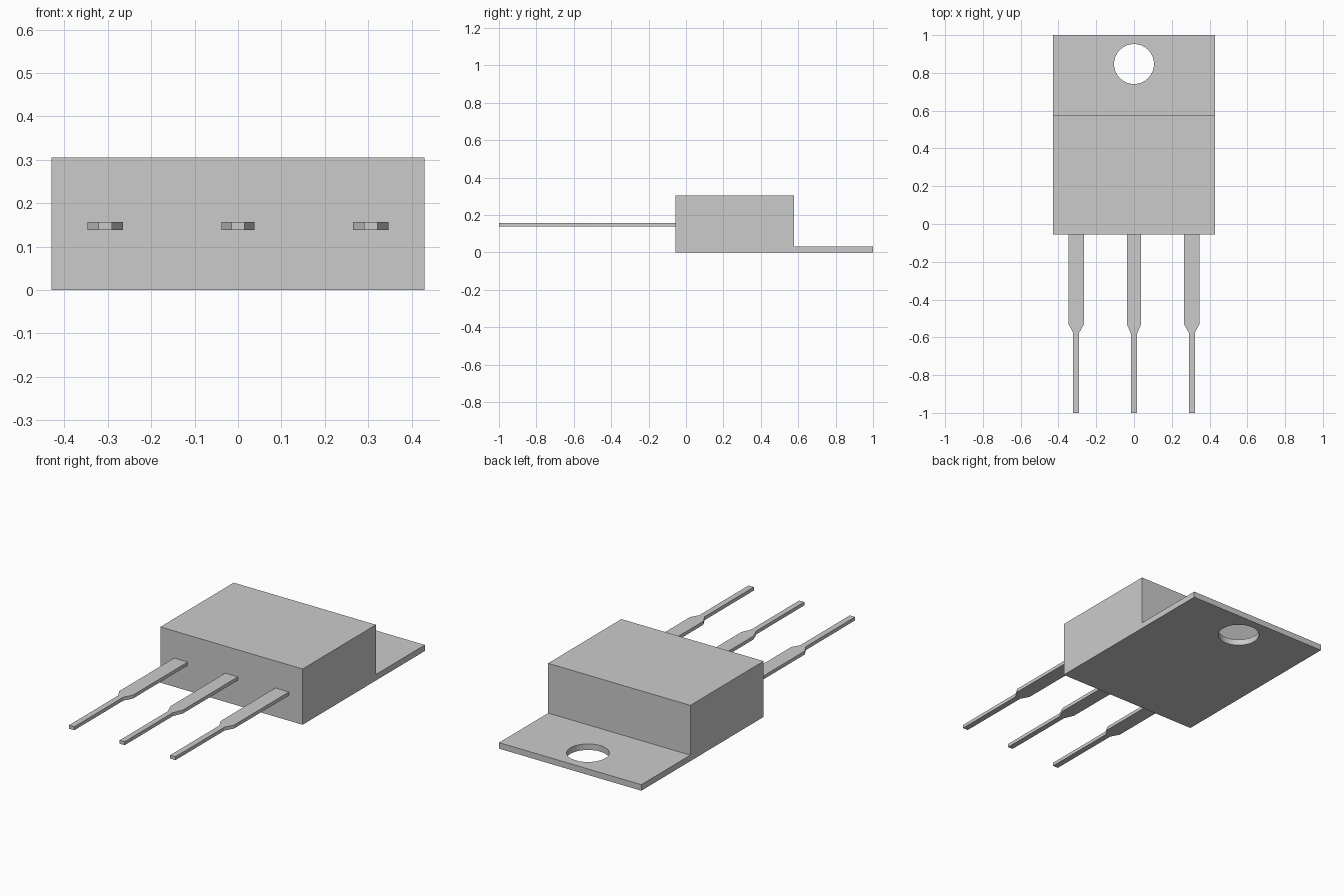
import bpy, bmesh
from mathutils import Vector

if "Cube" in bpy.data.objects:
    bpy.data.objects.remove(bpy.data.objects["Cube"])


def prism(name, outline, direction):
    """Extrude a closed planar outline along a direction into a solid."""
    bm = bmesh.new()
    face = bm.faces.new([bm.verts.new(p) for p in outline])
    ext = bmesh.ops.extrude_face_region(bm, geom=[face])
    verts = [g for g in ext["geom"] if isinstance(g, bmesh.types.BMVert)]
    bmesh.ops.translate(bm, verts=verts, vec=Vector(direction))
    bmesh.ops.recalc_face_normals(bm, faces=bm.faces)
    mesh = bpy.data.meshes.new(name)
    bm.to_mesh(mesh)
    bm.free()
    obj = bpy.data.objects.new(name, mesh)
    bpy.context.collection.objects.link(obj)
    return obj


HALF_WIDTH = 0.43
FRONT, STEP, BACK = -0.056, 0.577, 1.0

# Body and mounting tab: one stepped side profile extruded across x
profile = [(FRONT, 0), (BACK, 0), (BACK, 0.033), (STEP, 0.033),
           (STEP, 0.305), (FRONT, 0.305)]
body = prism("body_with_tab", [(-HALF_WIDTH, y, z) for y, z in profile],
             (2 * HALF_WIDTH, 0, 0))

# Round mounting hole through the tab
bpy.ops.mesh.primitive_cylinder_add(vertices=32, radius=0.106, depth=0.3,
                                    location=(0, 0.847, 0))
cutter = bpy.context.object
cutter.name = "hole_cutter"
cutter.hide_render = True
hole = body.modifiers.new("mounting_hole", 'BOOLEAN')
hole.operation = 'DIFFERENCE'
hole.solver = 'EXACT'
hole.object = cutter
bpy.context.view_layer.objects.active = body
bpy.ops.object.modifier_apply(modifier=hole.name)
bpy.data.objects.remove(cutter)


# Leads: wide shank tapering to a narrow tip
def lead(name, x, wide, narrow, taper_end):
    side = [(wide, FRONT), (wide, -0.53), (narrow, taper_end), (narrow, -1.0)]
    outline = [(x + w, y, 0.138) for w, y in side]
    outline += [(x - w, y, 0.138) for w, y in reversed(side)]
    return prism(name, outline, (0, 0, 0.019))


lead("lead_middle", 0, 0.038, 0.015, -0.585)
for label, sign in (("left", -1), ("right", 1)):
    lead("lead_" + label, sign * 0.306, 0.041, 0.016, -0.575)
